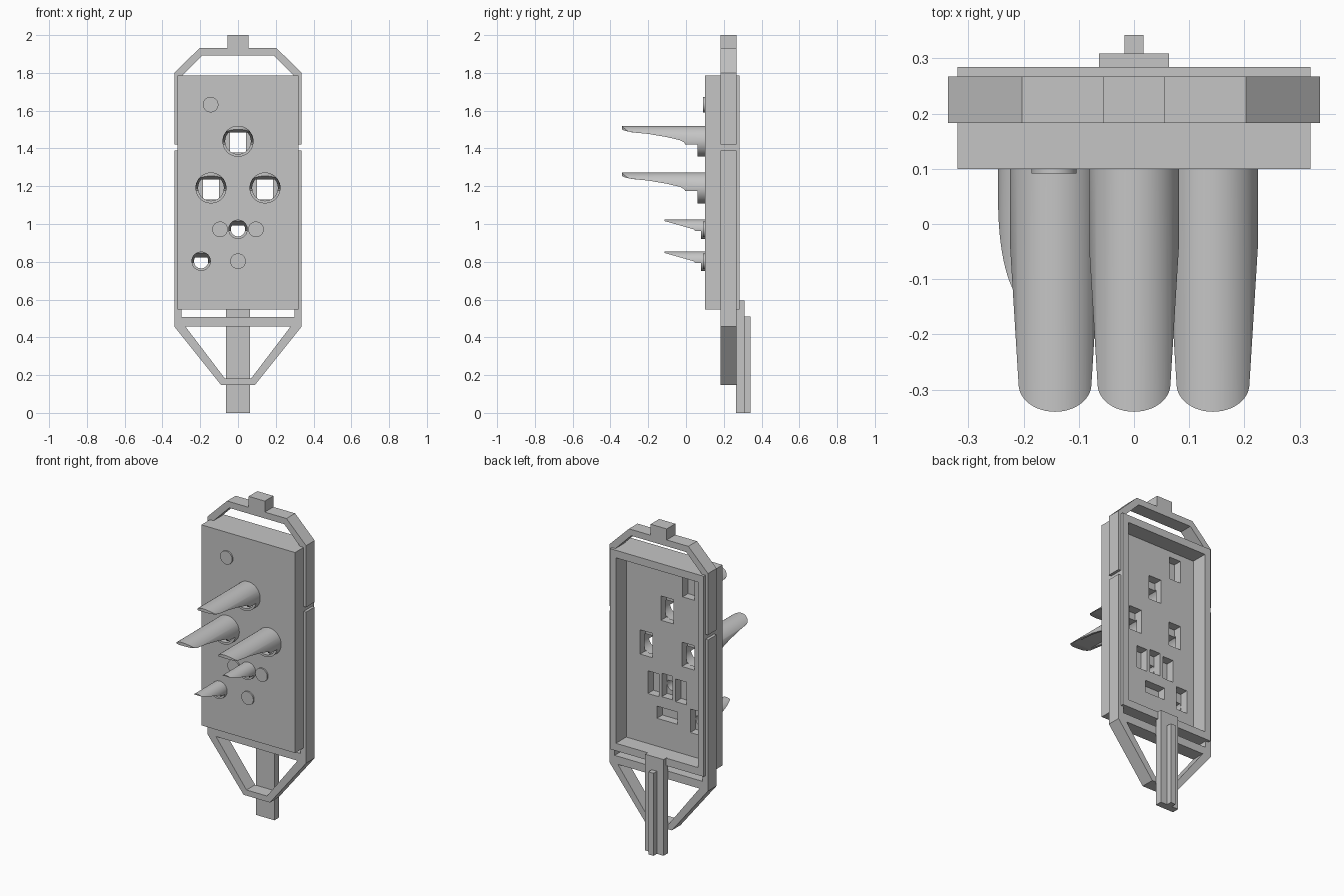
import bpy, bmesh, math

cube = bpy.data.objects.get("Cube")
if cube:
    bpy.data.objects.remove(cube)

grey = bpy.data.materials.new("plain grey")
grey.use_nodes = True
COLOUR = (0.56, 0.56, 0.56, 1)
grey.diffuse_color = COLOUR
grey.node_tree.nodes["Principled BSDF"].inputs["Base Color"].default_value = COLOUR


def prism(name, outline, lo, hi, axis="y", smooth=False):
    """Extrude an outline along an axis: x-z along y, y-z along x, or x-y along z."""
    place = {"y": lambda a, b, d: (a, d, b),
             "x": lambda a, b, d: (d, a, b),
             "z": lambda a, b, d: (a, b, d)}[axis]
    bm = bmesh.new()
    face = bm.faces.new([bm.verts.new(place(a, b, lo)) for a, b in outline])
    geo = bmesh.ops.extrude_face_region(bm, geom=[face])["geom"]
    moved = [v for v in geo if isinstance(v, bmesh.types.BMVert)]
    bmesh.ops.translate(bm, verts=moved, vec=place(0, 0, hi - lo))
    bmesh.ops.recalc_face_normals(bm, faces=bm.faces)
    mesh = bpy.data.meshes.new(name)
    bm.to_mesh(mesh)
    bm.free()
    mesh.materials.append(grey)
    obj = bpy.data.objects.new(name, mesh)
    bpy.context.collection.objects.link(obj)
    if smooth:
        shade(obj)
    return obj


def shade(obj):
    bpy.ops.object.select_all(action='DESELECT')
    obj.select_set(True)
    bpy.context.view_layer.objects.active = obj
    bpy.ops.object.shade_smooth_by_angle(angle=math.radians(30))


def block(name, x, z, w, h, y0, y1):
    a, b = w / 2, h / 2
    return prism(name, [(x - a, z - b), (x + a, z - b), (x + a, z + b), (x - a, z + b)], y0, y1)


def circle(x, z, r, top=1.0, sides=64):
    """Circle outline, cut flat above the given height over its centre."""
    turn = [2 * math.pi * (i + 0.5) / sides for i in range(sides)]
    points = [(r * math.sin(t), r * math.cos(t)) for t in turn]
    return [(x + a, z + b) for a, b in points if b <= top]


def mirrored(half):
    return half + [(-x, z) for x, z in reversed(half)]


def carve(obj, cutter, operation='DIFFERENCE'):
    mod = obj.modifiers.new("carve", 'BOOLEAN')
    mod.operation, mod.solver, mod.object = operation, 'EXACT', cutter
    bpy.context.view_layer.objects.active = obj
    bpy.ops.object.modifier_apply(modifier=mod.name)
    bpy.data.objects.remove(cutter)


def spout(name, x, z, r, bore, profile, tip):
    """Round bar trimmed to a side profile, its tip rounded in plan, then bored."""
    start = profile[0][0]
    obj = prism(name, circle(x, z, r), start - 0.01, 0.115)
    side = [(y, z + h) for y, h in profile] + [(0.2, z - 0.1), (0.2, z + 0.1), (start, z + 0.1)]
    carve(obj, prism("side_trim", side, x - 0.2, x + 0.2, "x"), 'INTERSECT')
    if tip:
        arc = [math.pi * i / 24 for i in range(25)]
        plan = [(x - 0.066 * math.cos(t), start + 0.05 - 0.05 * math.sin(t)) for t in arc]
        plan += [(x + 0.09, 0.1), (x + 0.09, 0.2), (x - 0.09, 0.2), (x - 0.09, 0.1)]
        carve(obj, prism("plan_trim", plan, z - 0.2, z + 0.2, "z"), 'INTERSECT')
    carve(obj, prism("bore", bore, -0.5, 0.2))
    shade(obj)


# Housing: a tray open at the back
FLOOR = 0.183
housing = block("housing", 0, 1.166, 0.64, 1.238, 0.10, 0.284)
carve(housing, block("recess", 0, 1.166, 0.56, 1.145, FLOOR, 0.4))

# Spouts, with a rectangular socket and a round bore behind each
LARGE = [(-0.34, 0.063), (-0.325, 0.056), (-0.285, 0.047), (-0.2, 0.039), (-0.1, 0.022),
         (-0.03, 0.005), (-0.01, -0.006), (-0.004, -0.016), (0.062, -0.016), (0.062, -0.1)]
SMALL = [(-0.115, 0.044), (0.04, 0), (0.05, -0.01), (0.08, -0.01), (0.08, -0.1)]
spouts = [("upper_spout", 0, 1.438, True), ("right_spout", -0.143, 1.191, True),
          ("left_spout", 0.143, 1.191, True), ("centre_small_spout", 0, 0.972, False),
          ("lower_small_spout", -0.195, 0.803, False)]
for name, x, z, large in spouts:
    if large:
        r, bore, profile = 0.082, circle(x, z, 0.068, 0.05), LARGE
        socket = block("socket", x, z + 0.015, 0.085, 0.15, 0.13, 0.25)
    else:
        r, bore, profile = 0.051, circle(x, z, 0.038, 0.022), SMALL
        socket = block("socket", x, z + 0.008, 0.075, 0.145, 0.13, 0.25)
    carve(housing, socket)
    carve(housing, prism("bore", bore, 0.05, 0.14))
    spout(name, x, z, r, bore, profile, large)

# Buttons, with a blind socket behind each
buttons = [("top_button", -0.145, 1.632, 0.08, 0.14), ("right_button", -0.095, 0.972, 0.075, 0.14),
           ("left_button", 0.095, 0.972, 0.075, 0.14), ("lower_button", 0, 0.803, 0.14, 0.075)]
for name, x, z, w, h in buttons:
    carve(housing, block("socket", x, z, w, h, 0.13, 0.25))
    prism(name, circle(x, z, 0.041), 0.091, 0.11, smooth=True)

# Frame around the housing: upper and lower brackets with a gap between
FRONT, REAR = 0.183, 0.267
upper = mirrored([(0.337, 1.42), (0.337, 1.8), (0.203, 1.932), (0.055, 1.932), (0.055, 2.0)])
upper += mirrored([(-0.3, 1.42), (-0.3, 1.78), (-0.188, 1.893)])
prism("upper_bracket", upper, FRONT, REAR)
lower = mirrored([(0.337, 1.39), (0.337, 0.457), (0.09, 0.148)])
lower += mirrored([(-0.3, 1.39), (-0.3, 0.485), (-0.07, 0.183)])
prism("lower_bracket", lower, FRONT, REAR)
block("crossbar", 0, 0.482, 0.61, 0.05, FRONT, REAR)

# Stem with a rib along its back
block("stem", 0, 0.297, 0.126, 0.594, 0.265, 0.309)
block("stem_rib", 0, 0.255, 0.035, 0.51, 0.30, 0.342)
